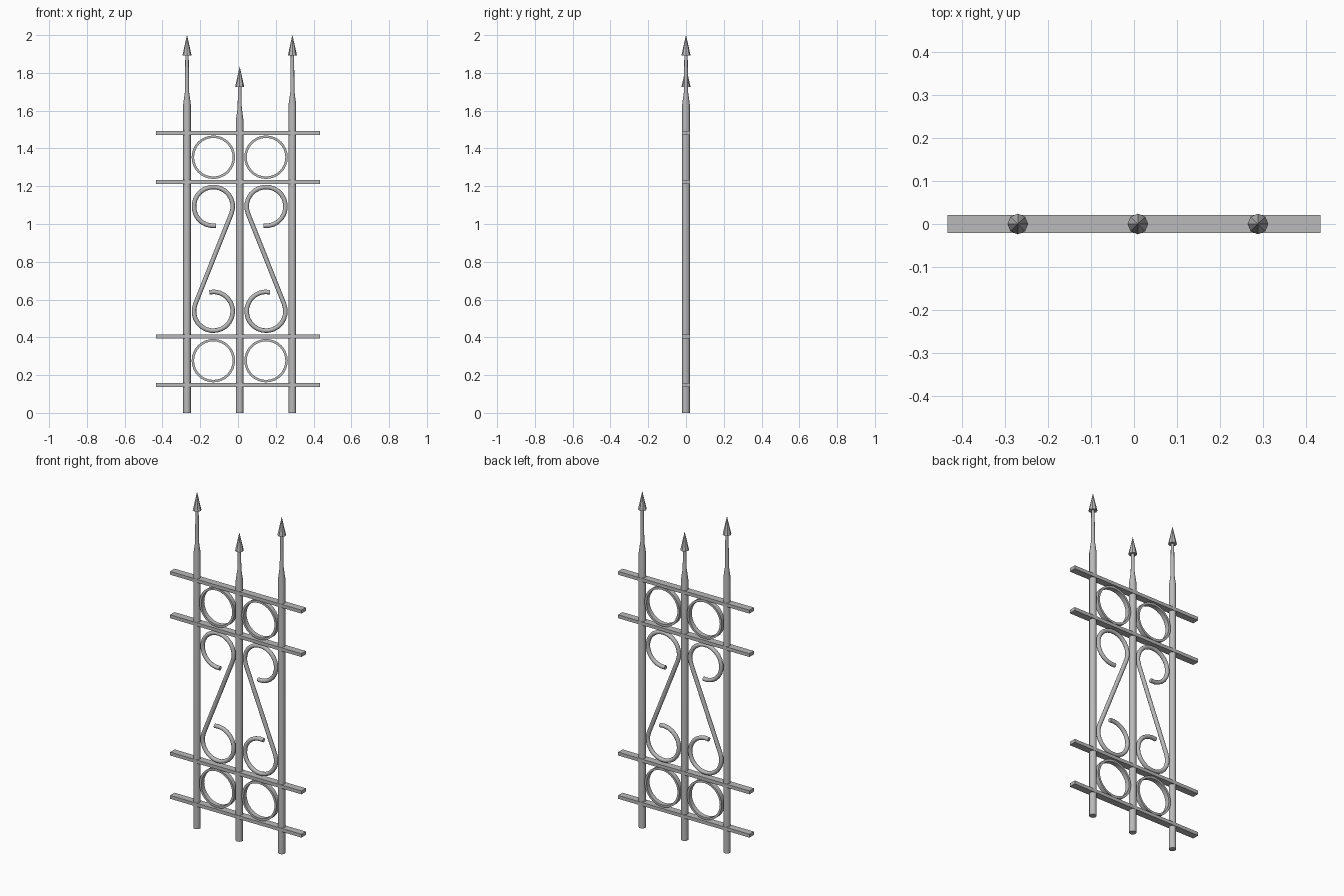
import bpy, bmesh
from math import sin, cos, pi, radians, asin
from mathutils import Vector

if "Cube" in bpy.data.objects:
    bpy.data.objects.remove(bpy.data.objects["Cube"], do_unlink=True)

iron = bpy.data.materials.new("grey iron")
iron.use_nodes = True
iron.diffuse_color = (0.49, 0.49, 0.49, 1)
iron.node_tree.nodes["Principled BSDF"].inputs["Base Color"].default_value = iron.diffuse_color

MID = 0.009       # x of the middle post
SPACING = 0.279   # distance between posts


def finish(name, bm, smooth=False):
    bmesh.ops.recalc_face_normals(bm, faces=bm.faces)
    mesh = bpy.data.meshes.new(name)
    bm.to_mesh(mesh)
    bm.free()
    mesh.materials.append(iron)
    obj = bpy.data.objects.new(name, mesh)
    bpy.context.collection.objects.link(obj)
    if smooth:
        bpy.ops.object.select_all(action='DESELECT')
        obj.select_set(True)
        bpy.context.view_layer.objects.active = obj
        bpy.ops.object.shade_smooth_by_angle(angle=radians(35))


def bridge(bm, a, b):
    for i in range(len(a)):
        j = (i + 1) % len(a)
        bm.faces.new((a[i], a[j], b[j], b[i]))


def lathe(name, x, profile, sides, smooth):
    """Turn (radius, height) pairs about a vertical axis and cap both ends."""
    bm = bmesh.new()
    rings = [[bm.verts.new((x + r * cos(2 * pi * i / sides), r * sin(2 * pi * i / sides), z))
              for i in range(sides)] for r, z in profile]
    for a, b in zip(rings, rings[1:]):
        bridge(bm, a, b)
    bm.faces.new(rings[0])
    bm.faces.new(rings[-1])
    finish(name, bm, smooth)


def sweep(name, path, section, closed):
    """Sweep a (sideways, depth) section along an (x, z) path."""
    bm = bmesh.new()
    pts = [Vector(p) for p in path]
    n = len(pts)
    rings = []
    for i, p in enumerate(pts):
        before = pts[i - 1] if closed or i else p
        after = pts[(i + 1) % n] if closed or i < n - 1 else p
        t = (after - before).normalized()
        rings.append([bm.verts.new((p.x - t.y * u, v, p.y + t.x * u)) for u, v in section])
    for a, b in zip(rings, rings[1:]):
        bridge(bm, a, b)
    if closed:
        bridge(bm, rings[-1], rings[0])
    else:
        bm.faces.new(rings[0])
        bm.faces.new(rings[-1])
    finish(name, bm, True)


def arc(cx, cz, r, start, end, steps):
    angles = [start + (end - start) * i / steps for i in range(steps + 1)]
    return [(cx + r * cos(a), cz + r * sin(a)) for a in angles]


# Round posts with a narrowed neck and a faceted spear point, the middle one shorter
for name, k, neck, tip in (("right", -1, 1.635, 2), ("middle", 0, 1.55, 1.833), ("left", 1, 1.635, 2)):
    x = MID + k * SPACING
    lathe(f"{name}_post", x,
          [(0.02, 0), (0.02, neck), (0.011, neck + 0.065), (0.009, tip - 0.107)], 16, True)
    lathe(f"{name}_spear_point", x, [(0.024, tip - 0.107), (0.0004, tip)], 8, False)

# Horizontal rails
for i, z in enumerate((0.147, 0.405, 1.223, 1.482)):
    bm = bmesh.new()
    bmesh.ops.create_cube(bm, size=1)
    bmesh.ops.scale(bm, vec=(0.866, 0.042, 0.02), verts=bm.verts)
    bmesh.ops.translate(bm, vec=(0, 0, z), verts=bm.verts)
    finish(f"rail_{i + 1}", bm)

# Flat band rings and S-shaped scrolls on both sides of the middle post
band = [(-0.0065, -0.014), (0.0065, -0.014), (0.0065, 0.014), (-0.0065, 0.014)]
rod = [(0.012 * cos(pi * i / 6), 0.012 * sin(pi * i / 6)) for i in range(12)]
R, TOP, BOTTOM = 0.103, 1.093, 0.538
lean = asin(2 * R / (TOP - BOTTOM))   # tilt of the straight part joining the curls
half = SPACING / 2

for side, s in (("right", -1), ("left", 1)):
    for level, z in (("lower", 0.2765), ("upper", 1.3535)):
        sweep(f"{side}_{level}_ring", arc(MID + s * half, z, 0.1085, 0, 2 * pi, 32)[:-1], band, True)
    path = arc(half, TOP, R, radians(-98), pi + lean, 20) + \
        arc(half, BOTTOM, R, lean, radians(-282), 20)
    sweep(f"{side}_scroll", [(MID + s * x, z) for x, z in path], rod, False)
